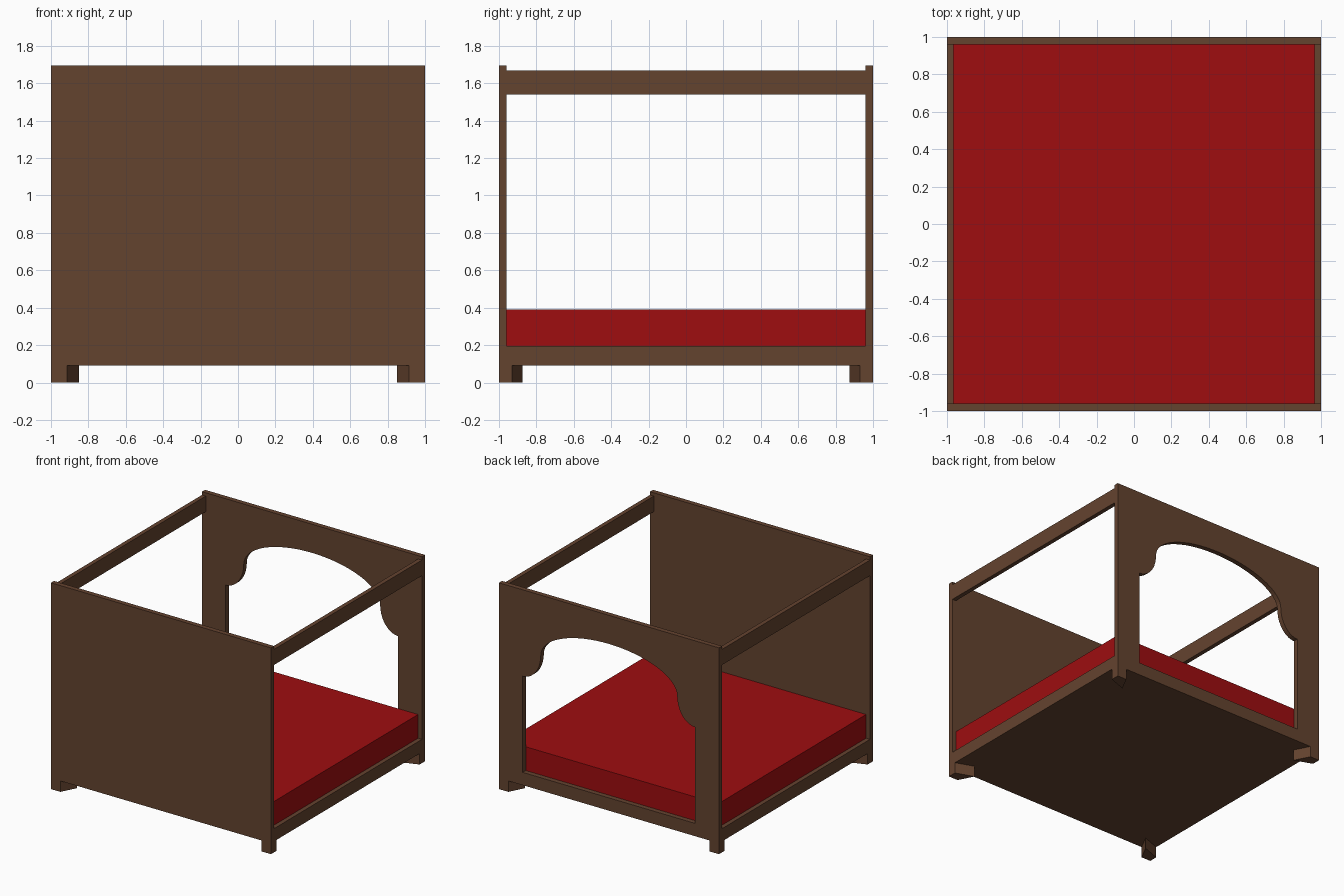
import bpy, bmesh, math
from mathutils import Vector

if "Cube" in bpy.data.objects:
    bpy.data.objects.remove(bpy.data.objects["Cube"])


def material(name, color):
    m = bpy.data.materials.new(name)
    m.diffuse_color = (*color, 1)
    m.use_nodes = True
    m.node_tree.nodes["Principled BSDF"].inputs["Base Color"].default_value = m.diffuse_color
    return m


WOOD = material("brown wood", (0.127, 0.056, 0.028))
RED = material("red fabric", (0.342, 0.004, 0.005))


def finish(bm, name, mat):
    bmesh.ops.recalc_face_normals(bm, faces=bm.faces)
    me = bpy.data.meshes.new(name)
    bm.to_mesh(me)
    bm.free()
    me.materials.append(mat)
    ob = bpy.data.objects.new(name, me)
    bpy.context.collection.objects.link(ob)
    return ob


def box(name, lo, hi, mat):
    bm = bmesh.new()
    bmesh.ops.create_cube(bm, size=1)
    for v in bm.verts:
        v.co = [(a + b) / 2 + c * (b - a) for a, b, c in zip(lo, hi, v.co)]
    return finish(bm, name, mat)


def plate(name, loops, offset, mat):
    """Fill outline loops (later loops are holes) and extrude them."""
    bm = bmesh.new()
    edges = []
    for pts in loops:
        vs = [bm.verts.new(p) for p in pts]
        edges += [bm.edges.new((vs[i - 1], vs[i])) for i in range(len(vs))]
    bmesh.ops.triangle_fill(bm, edges=edges, use_beauty=True)
    ext = bmesh.ops.extrude_face_region(bm, geom=bm.faces[:], use_keep_orig=True)
    for g in ext["geom"]:
        if isinstance(g, bmesh.types.BMVert):
            g.co += Vector(offset)
    return finish(bm, name, mat)


# base platform and mattress
box("base", (-1, -0.96, 0.09), (1, 0.96, 0.195), WOOD)
box("mattress", (-0.965, -0.96, 0.195), (0.965, 0.96, 0.39), RED)

# solid front panel
box("front_panel", (-1, -1, 0.09), (1, -0.96, 1.695), WOOD)

# back panel with a shouldered arch opening
half = [(0.784, 0.195)]
for i in range(11):      # convex shoulder
    a = math.pi / 2 * i / 10
    half.append((0.784 - 0.164 * math.sin(a), 1.2 - 0.215 * math.cos(a)))
for i in range(1, 17):   # elliptical arch up to the crown
    a = math.pi / 2 * i / 16
    half.append((0.62 * math.cos(a), 1.2 + 0.26 * math.sin(a)))
half[-1] = (0, 1.46)
opening = half + [(-x, z) for x, z in reversed(half[:-1])]
outer = [(-1, 0.09), (1, 0.09), (1, 1.695), (-1, 1.695)]
plate("back_panel", [[(x, 0.96, z) for x, z in lp] for lp in (outer, opening)],
      (0, 0.04, 0), WOOD)

# top side rails
for side, s in (("left", -1), ("right", 1)):
    x0, x1 = sorted((s * 0.965, s * 1.0))
    box(side + "_top_rail", (x0, -0.96, 1.54), (x1, 0.96, 1.668), WOOD)

# kite-shaped corner legs
kite = [(1, 1), (0.915, 1), (0.85, 0.875), (1, 0.93)]
for fb, sy in (("front", -1), ("back", 1)):
    for lr, sx in (("left", -1), ("right", 1)):
        plate(f"{fb}_{lr}_leg", [[(sx * x, sy * y, 0) for x, y in kite]],
              (0, 0, 0.09), WOOD)
